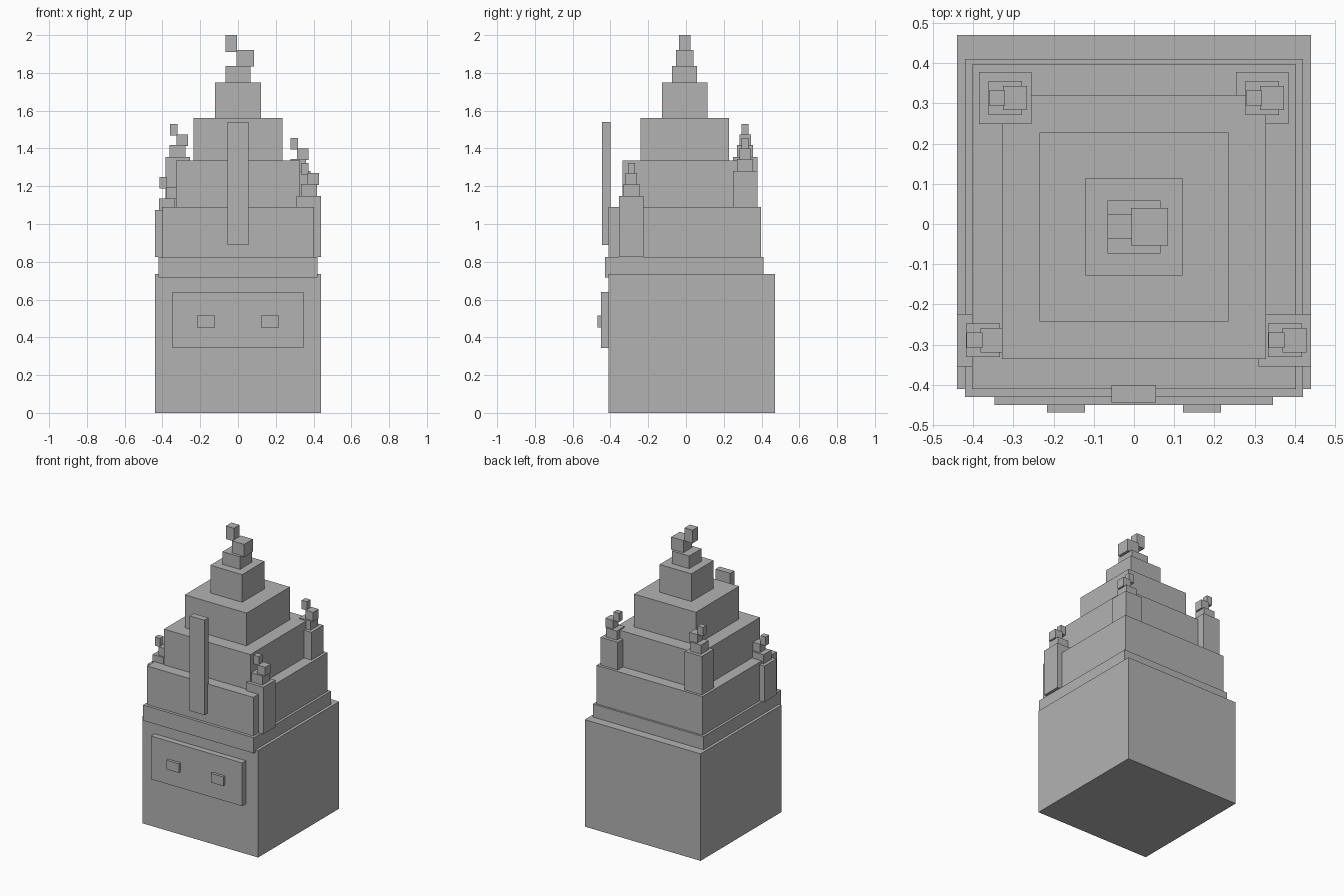
import bpy

# Remove the default cube
cube = bpy.data.objects.get("Cube")
if cube:
    bpy.data.objects.remove(cube, do_unlink=True)

# Single stone colour
GREY = (0.45, 0.45, 0.45, 1.0)
stone = bpy.data.materials.new("stone grey")
stone.use_nodes = True
stone.diffuse_color = GREY
stone.node_tree.nodes["Principled BSDF"].inputs["Base Color"].default_value = GREY


def box(name, x, y, z):
    """Axis-aligned block from (min, max) ranges."""
    spans = (x, y, z)
    bpy.ops.mesh.primitive_cube_add(size=1, location=[(a + b) / 2 for a, b in spans])
    ob = bpy.context.object
    ob.name = name
    ob.scale = [b - a for a, b in spans]
    bpy.ops.object.transform_apply(location=False, rotation=False, scale=True)
    ob.data.materials.append(stone)
    return ob


def around(centre, half):
    return (centre - half, centre + half)


# Base and collar
box("base", (-0.44, 0.44), (-0.41, 0.47), (0, 0.735))
box("collar", (-0.42, 0.42), (-0.43, 0.41), (0.718, 0.825))

# Stepped tiers: half width, bottom, top
TIER_Y = -0.007
tiers = [(0.403, 0.825, 1.09), (0.328, 1.09, 1.335), (0.235, 1.335, 1.56),
         (0.121, 1.56, 1.75), (0.066, 1.75, 1.837)]
for i, (half, low, high) in enumerate(tiers, 1):
    box(f"tier_{i}", around(0, half), around(TIER_Y, half), (low, high))

# Offset finial blocks on the summit
box("finial_block", (-0.008, 0.085), around(TIER_Y, 0.047), (1.834, 1.92))
box("finial_tip", (-0.066, -0.005), around(TIER_Y, 0.03), (1.91, 2.0))

# Front details
box("front_pillar", (-0.056, 0.055), (-0.444, -0.4), (0.888, 1.54))
box("front_panel", (-0.347, 0.346), (-0.45, -0.41), (0.343, 0.64))
for side, cx in (("right", -0.169), ("left", 0.169)):
    box(f"{side}_stud", around(cx, 0.047), (-0.468, -0.44), (0.453, 0.516))


def turret(name, cx, cy, low, high):
    """Corner post with a cap and two offset finial blocks."""
    box(name + "_post", around(cx, 0.065), around(cy, 0.065), (low, high))
    box(name + "_cap", around(cx, 0.042), around(cy, 0.042), (high, high + 0.063))
    box(name + "_block", around(cx + 0.024, 0.03), around(cy, 0.03),
        (high + 0.059, high + 0.121))
    box(name + "_tip", around(cx - 0.021, 0.02), around(cy, 0.019),
        (high + 0.115, high + 0.175))


# Corner turrets: the front pair stand on the collar, the back pair on tier 1
turret("front_right_turret", -0.375, -0.289, 0.825, 1.073)
turret("front_left_turret", 0.375, -0.289, 0.825, 1.148)
turret("back_right_turret", -0.32, 0.313, 1.09, 1.354)
turret("back_left_turret", 0.319, 0.313, 1.09, 1.28)
